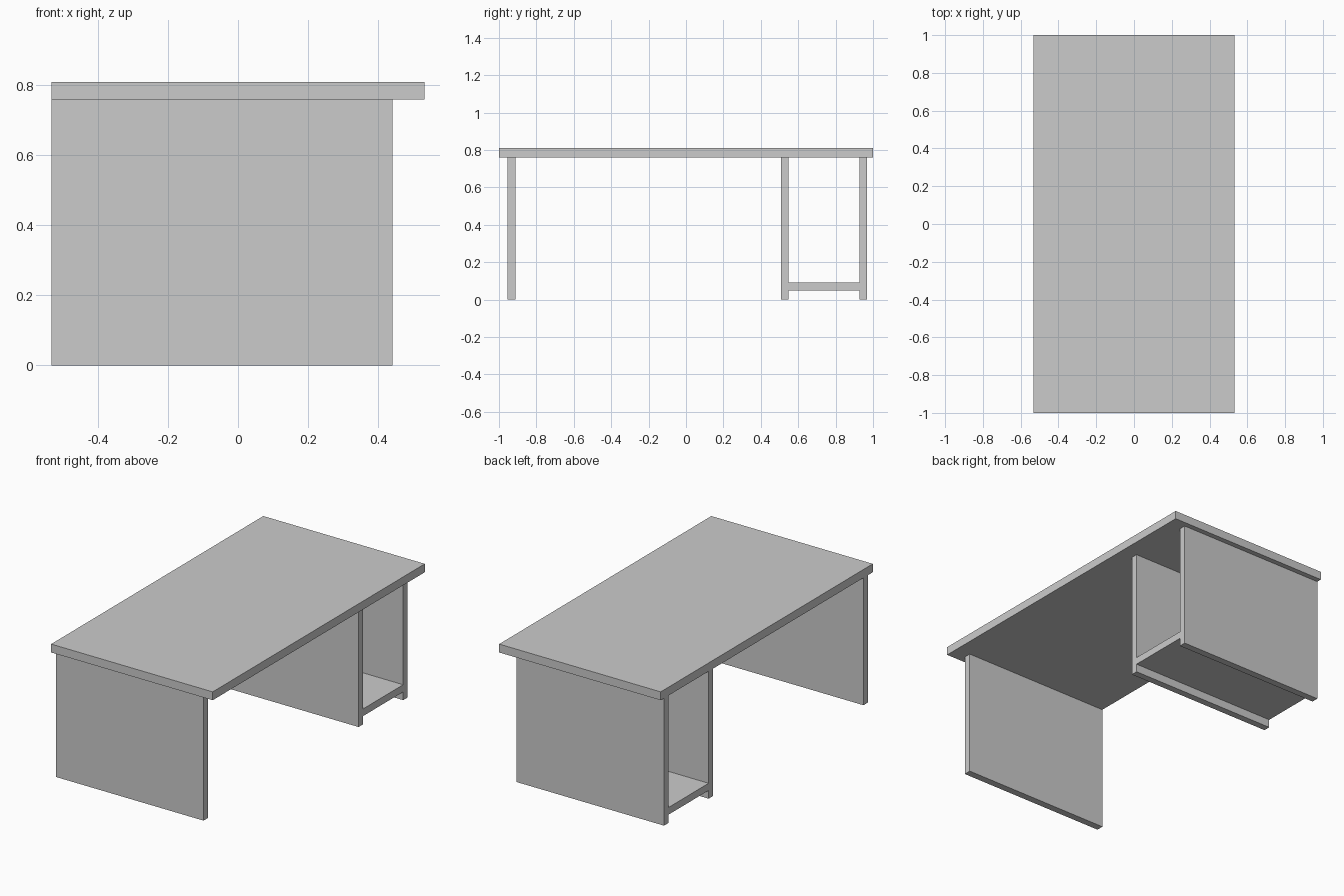
import bpy

if "Cube" in bpy.data.objects:
    bpy.data.objects.remove(bpy.data.objects["Cube"])


def box(name, x, y, z):
    """Box spanning the given (min, max) ranges."""
    spans = (x, y, z)
    bpy.ops.mesh.primitive_cube_add(size=1, location=[(a + b) / 2 for a, b in spans])
    obj = bpy.context.object
    obj.name = name
    obj.scale = [b - a for a, b in spans]
    bpy.ops.object.transform_apply(location=False, rotation=False, scale=True)
    return obj


TOP_Z, HEIGHT = 0.76, 0.81
PANEL_X = (-0.533, 0.441)

# Desk top, overhanging the panels on the +x side
box("desk_top", (-0.533, 0.533), (-1, 1), (TOP_Z, HEIGHT))

# Upright panels
for name, y in (("end_panel", (-0.955, -0.912)),
                ("cabinet_inner_panel", (0.507, 0.548)),
                ("cabinet_outer_panel", (0.927, 0.969))):
    box(name, PANEL_X, y, (0, TOP_Z))

# Low shelf between the cabinet panels
box("cabinet_shelf", PANEL_X, (0.548, 0.927), (0.049, 0.092))
